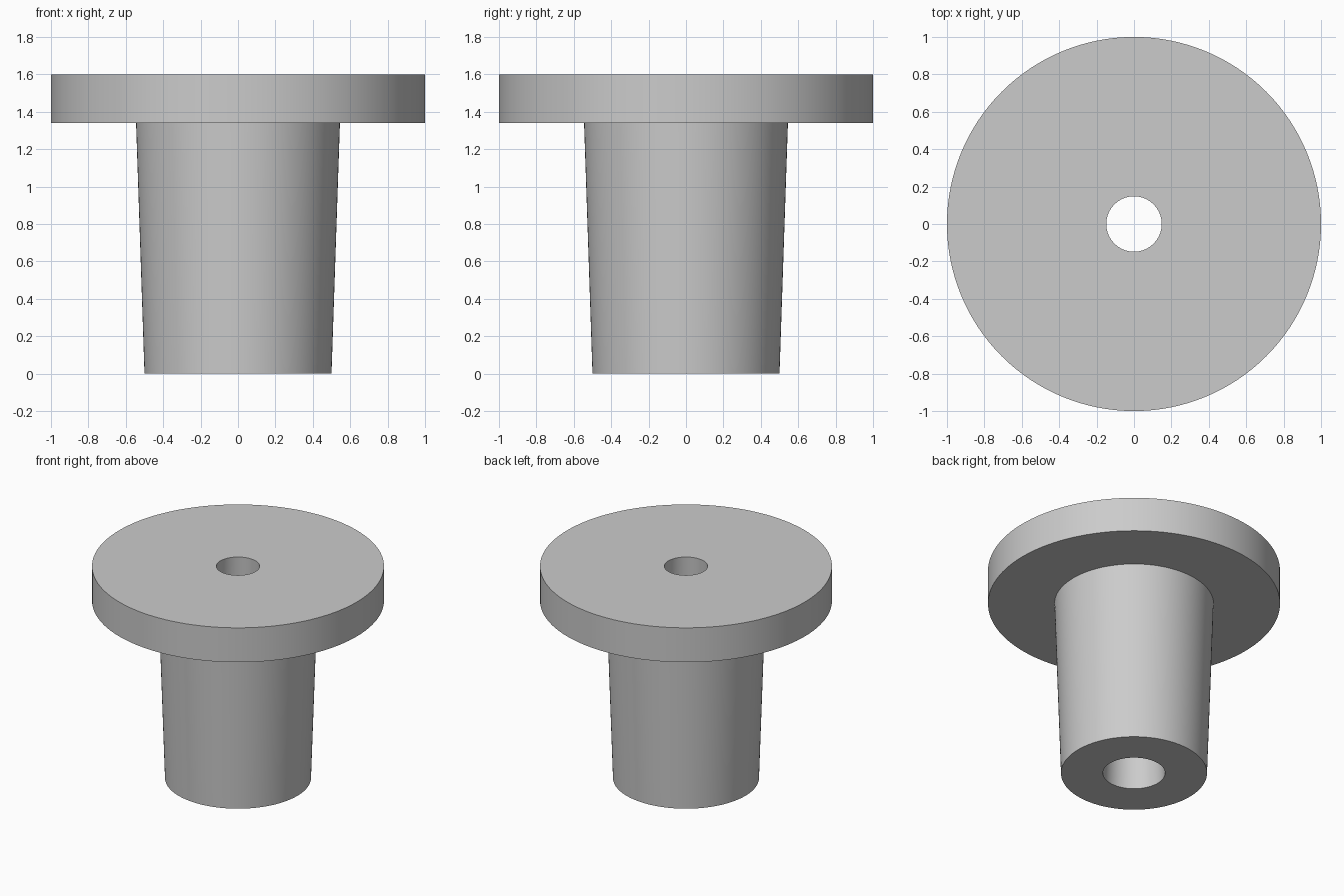
import bpy
import bmesh
import math

cube = bpy.data.objects.get("Cube")
if cube:
    bpy.data.objects.remove(cube, do_unlink=True)

SEGMENTS = 128
HEIGHT, FLANGE_BASE = 1.6, 1.34
FLANGE_RADIUS = 1.0
STEM_TOP, STEM_BOTTOM = 0.545, 0.5
BORE_TOP, BORE_BOTTOM = 0.148, 0.213

# Plain grey
grey = bpy.data.materials.new("light_grey")
grey.use_nodes = True
colour = (0.6, 0.6, 0.6, 1)
grey.diffuse_color = colour
grey.node_tree.nodes["Principled BSDF"].inputs["Base Color"].default_value = colour


def lathe(name, profile, material):
    """Revolve a closed (radius, height) profile about the z axis."""
    bm = bmesh.new()
    rings = []
    for radius, z in profile:
        ring = []
        for i in range(SEGMENTS):
            a = math.tau * i / SEGMENTS
            ring.append(bm.verts.new((radius * math.cos(a), radius * math.sin(a), z)))
        rings.append(ring)
    for lower, upper in zip(rings, rings[1:] + rings[:1]):
        for i in range(SEGMENTS):
            j = (i + 1) % SEGMENTS
            bm.faces.new((lower[i], lower[j], upper[j], upper[i]))
    bmesh.ops.recalc_face_normals(bm, faces=bm.faces)
    mesh = bpy.data.meshes.new(name)
    bm.to_mesh(mesh)
    bm.free()
    mesh.materials.append(material)
    obj = bpy.data.objects.new(name, mesh)
    bpy.context.collection.objects.link(obj)
    bpy.ops.object.select_all(action="DESELECT")
    obj.select_set(True)
    bpy.context.view_layer.objects.active = obj
    bpy.ops.object.shade_smooth_by_angle(angle=math.radians(30))
    return obj


# Flanged bushing: tapered stem, wide flange and tapered through bore
lathe("flanged_bushing", [
    (BORE_BOTTOM, 0),
    (STEM_BOTTOM, 0),
    (STEM_TOP, FLANGE_BASE),
    (FLANGE_RADIUS, FLANGE_BASE),
    (FLANGE_RADIUS, HEIGHT),
    (BORE_TOP, HEIGHT),
], grey)
